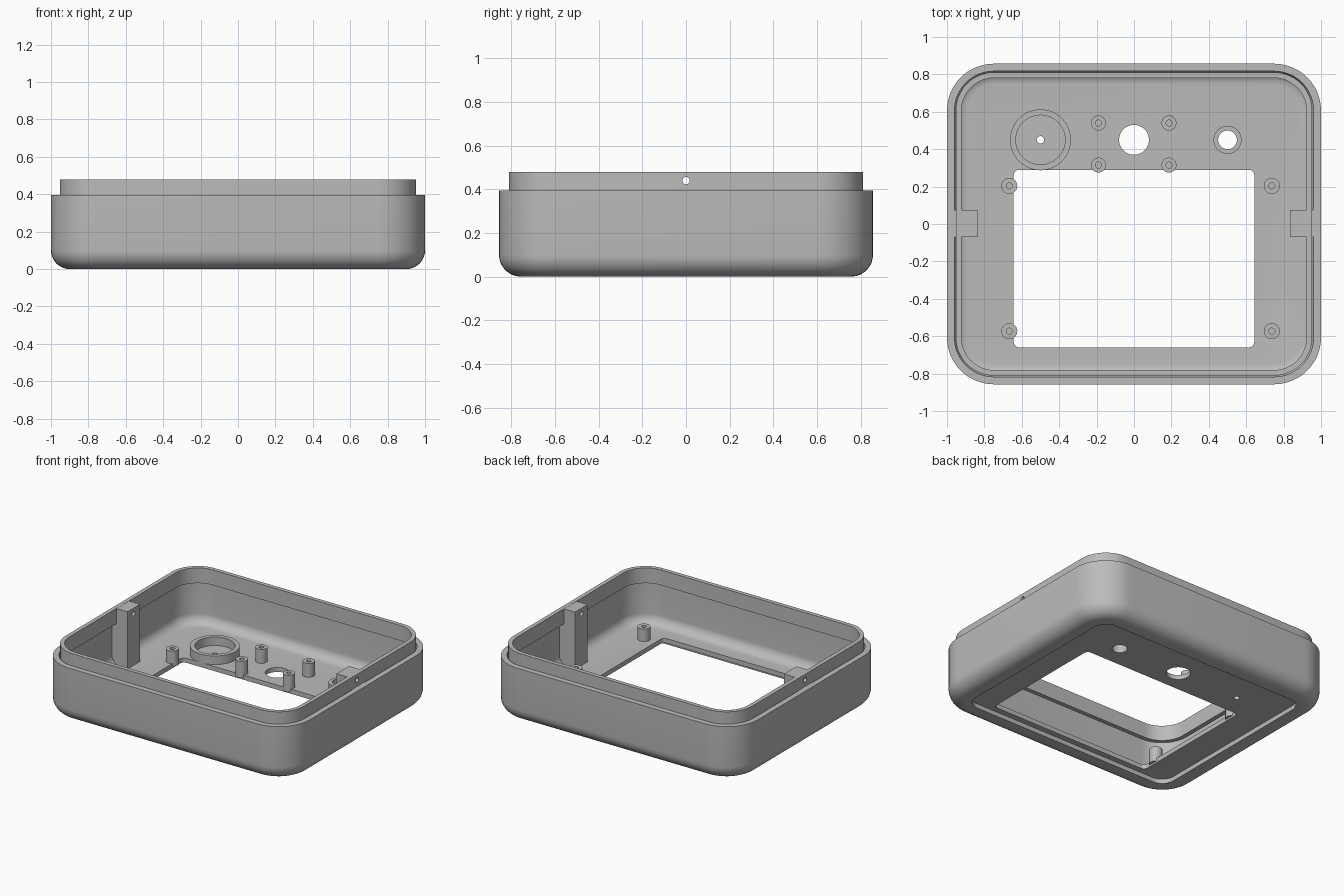
import bpy, bmesh
from math import sin, cos, pi, radians
from mathutils import Matrix

old = bpy.data.objects.get("Cube")
if old:
    bpy.data.objects.remove(old, do_unlink=True)

grey = bpy.data.materials.new("light_grey_plastic")
grey.use_nodes = True
COLOUR = (0.5, 0.5, 0.5, 1)
grey.diffuse_color = COLOUR
grey.node_tree.nodes["Principled BSDF"].inputs["Base Color"].default_value = COLOUR


def outline(cx, cy, hx, hy, r, steps=12):
    """Rounded rectangle, or a circle when hx = hy = r."""
    pts = []
    for quarter, (sx, sy) in enumerate([(1, 1), (-1, 1), (-1, -1), (1, -1)]):
        for i in range(steps + 1):
            a = (quarter + i / steps) * pi / 2
            pts.append((cx + sx * (hx - r) + r * cos(a), cy + sy * (hy - r) + r * sin(a)))
    return pts


def loft(name, centre, half, r, profile, closed=False):
    """Stack outlines by (inset, height); close into a ring or cap both ends."""
    bm = bmesh.new()
    rings = []
    for inset, z in profile:
        pts = outline(*centre, half[0] - inset, half[1] - inset, max(r - inset, 0))
        rings.append([bm.verts.new((x, y, z)) for x, y in pts])
    n = len(rings[0])
    pairs = list(zip(rings, rings[1:]))
    if closed:
        pairs.append((rings[-1], rings[0]))
    else:
        bm.faces.new(rings[0])
        bm.faces.new(rings[-1])
    for a, b in pairs:
        for i in range(n):
            j = (i + 1) % n
            bm.faces.new((a[i], a[j], b[j], b[i]))
    bmesh.ops.remove_doubles(bm, verts=bm.verts, dist=1e-5)
    bmesh.ops.recalc_face_normals(bm, faces=bm.faces)
    mesh = bpy.data.meshes.new(name)
    bm.to_mesh(mesh)
    bm.free()
    mesh.materials.append(grey)
    ob = bpy.data.objects.new(name, mesh)
    bpy.context.collection.objects.link(ob)
    return ob


def activate(ob):
    bpy.ops.object.select_all(action="DESELECT")
    ob.select_set(True)
    bpy.context.view_layer.objects.active = ob


def cut(ob, cutters):
    activate(ob)
    for c in cutters:
        mod = ob.modifiers.new("cut", "BOOLEAN")
        mod.operation, mod.solver, mod.object = "DIFFERENCE", "EXACT", c
        bpy.ops.object.modifier_apply(modifier=mod.name)


def cutter(name, centre, half, r):
    ob = loft(name, centre, half, r, [(0, -0.1), (0, 0.2)])
    ob.hide_render = True
    return ob


def disc_cutter(name, x, y, r):
    return cutter(name, (x, y), (r, r), r)


def tube(name, x, y, r, bore, z0, z1):
    wall = r - bore
    return loft(name, (x, y), (r, r), r, [(0, z0), (0, z1), (wall, z1), (wall, z0)], True)


FLOOR, RIM, TOP, LOW = 0.065, 0.395, 0.48, 0.045
parts = []

# Outer tray: filleted inside and out, shallow recess underneath
arc = [i / 8 * pi / 2 for i in range(9)]
inner = [(0.11 - 0.07 * sin(a), FLOOR + 0.07 - 0.07 * cos(a)) for a in arc]
outer = [(0.1 - 0.1 * cos(a), 0.1 - 0.1 * sin(a)) for a in arc]
profile = inner + [(0.04, RIM), (0, RIM)] + outer + [(0.155, 0), (0.155, 0.032)]
tray = loft("tray", (0, 0), (1, 0.857), 0.25, profile)
parts.append(tray)

# Floor openings
cutters = [
    cutter("window_cutter", (0, -0.185), (0.643, 0.475), 0.03),
    disc_cutter("centre_hole_cutter", 0, 0.45, 0.08),
    disc_cutter("side_hole_cutter", 0.5, 0.45, 0.05),
    disc_cutter("pin_hole_cutter", -0.5, 0.45, 0.02),
]
cut(tray, cutters)

# Raised lip set just inside the tray wall
lip = loft("lip", (0, 0), (0.953, 0.811), 0.205,
           [(0, 0.37), (0, TOP), (0.03, TOP), (0.03, 0.37)], True)
parts.append(lip)

# Side posts that carry the lip
posts = []
for side, sx in (("left", 1), ("right", -1)):
    posts.append(loft(side + "_post", (sx * 0.89, 0.003), (0.055, 0.072), 0,
                      [(0, LOW), (0, TOP - 0.001)]))
    parts.append(loft(side + "_post_bridge", (sx * 0.95, 0.003), (0.015, 0.072), 0,
                      [(0, 0.1), (0, RIM - 0.003)]))
parts += posts

# Screw hole through the lip and both posts
pin = disc_cutter("screw_hole_cutter", 0, 0, 0.017)
pin.data.transform(Matrix.Translation((-1.1, 0, 0.44)) @ Matrix.Rotation(pi / 2, 4, "Y")
                   @ Matrix.Diagonal((1, 1, 10, 1)) @ Matrix.Translation((0, 0, 0.05)))
pin.data.transform(Matrix.Translation((0.6, 0, 0)))
for ob in [lip] + posts:
    cut(ob, [pin])
for c in cutters + [pin]:
    bpy.data.objects.remove(c, do_unlink=True)

# Open collars around the round holes
parts.append(tube("large_collar", -0.5, 0.45, 0.163, 0.132, LOW, 0.127))
parts.append(tube("small_collar", 0.5, 0.45, 0.075, 0.05, LOW, 0.13))

# Screw bosses with blind bores
bosses = [("inner_boss", x, y, 0.04, 0.165) for x in (-0.19, 0.187) for y in (0.315, 0.54)]
bosses += [("window_boss", x, y, 0.043, 0.155) for x in (-0.667, 0.737) for y in (-0.573, 0.204)]
for name, x, y, r, top in bosses:
    bore = r - 0.016
    parts.append(loft(name, (x, y), (r, r), r,
                      [(0, LOW), (0, top), (bore, top), (bore, FLOOR)]))

for ob in parts:
    activate(ob)
    bpy.ops.object.shade_smooth_by_angle(angle=radians(30))
